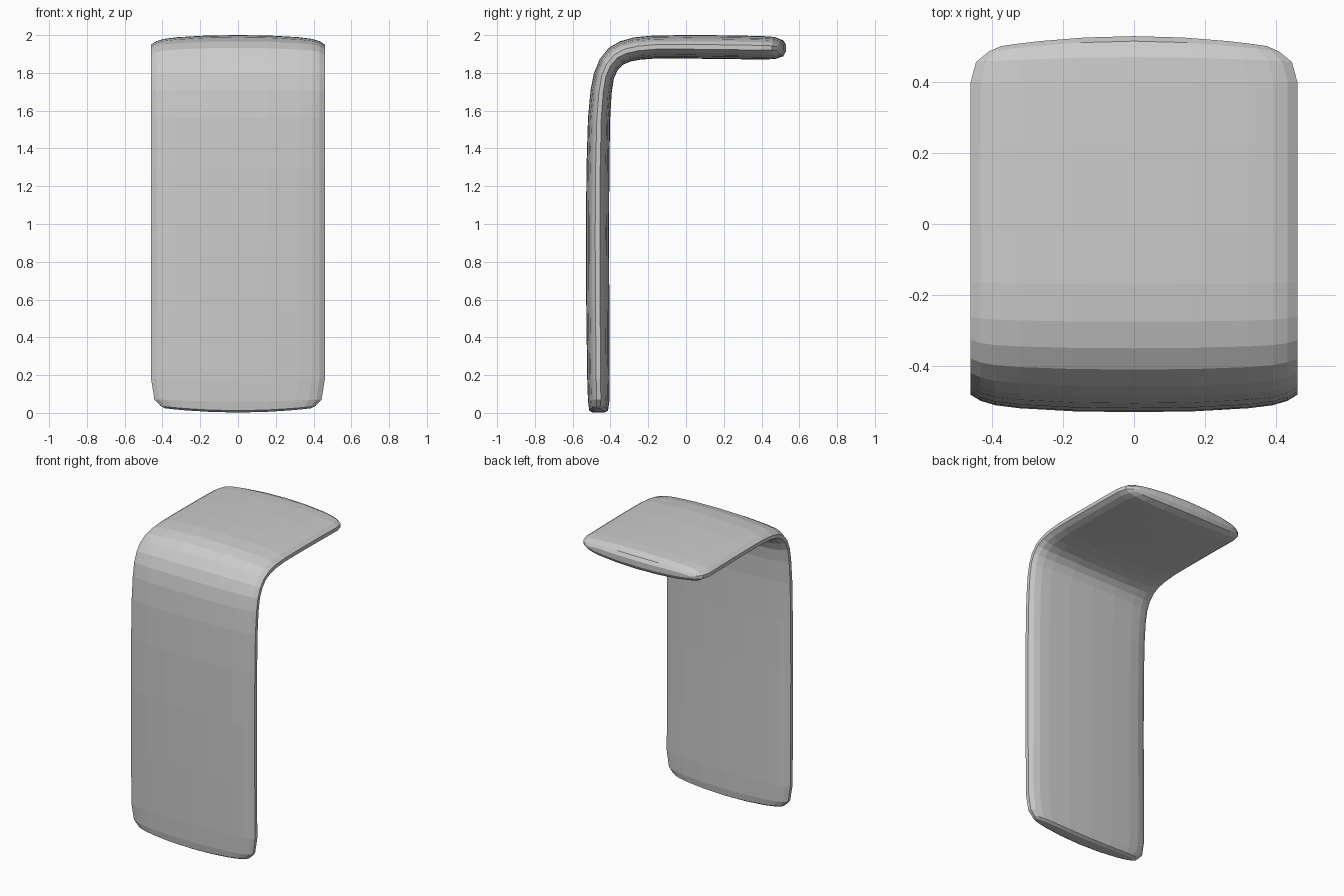
import bpy, bmesh
from mathutils import Vector

# Stations along the panel: outer (y, z), inner (y, z), half width, end bow
stations = [
    ((-0.495, 0.002), (-0.43, 0.002), 0.385, 0.022),
    ((-0.512, 0.012), (-0.413, 0.012), 0.41, 0.024),
    ((-0.519, 0.06), (-0.406, 0.06), 0.443, 0.012),
    ((-0.523, 0.18), (-0.404, 0.18), 0.46, 0),
    ((-0.528, 0.55), (-0.406, 0.55), 0.46, 0),
    ((-0.53, 0.95), (-0.407, 0.95), 0.46, 0),
    ((-0.527, 1.30), (-0.406, 1.28), 0.46, 0),
    ((-0.519, 1.56), (-0.402, 1.55), 0.46, 0),
    ((-0.505, 1.71), (-0.394, 1.69), 0.46, 0),
    ((-0.487, 1.80), (-0.382, 1.77), 0.46, 0),
    ((-0.457, 1.872), (-0.362, 1.815), 0.46, 0),
    ((-0.41, 1.932), (-0.332, 1.844), 0.46, 0),
    ((-0.35, 1.967), (-0.293, 1.861), 0.46, 0),
    ((-0.275, 1.988), (-0.24, 1.87), 0.46, 0),
    ((-0.17, 1.998), (-0.15, 1.877), 0.46, 0),
    ((0.0, 2.0), (0.0, 1.876), 0.46, 0),
    ((0.22, 1.999), (0.22, 1.873), 0.46, 0),
    ((0.40, 1.995), (0.40, 1.871), 0.46, 0),
    ((0.47, 1.99), (0.47, 1.873), 0.445, -0.014),
    ((0.515, 1.972), (0.515, 1.888), 0.41, -0.03),
    ((0.529, 1.95), (0.529, 1.913), 0.375, -0.028),
]
# Lens cross-section: fraction of half width, fraction of half thickness
half = [(0, 1), (0.37, 0.96), (0.70, 0.82), (0.85, 0.68), (0.94, 0.48), (1, 0.2)]
upper = [(-x, t) for x, t in half[:0:-1]] + half
section = upper + [(x, -t) for x, t in reversed(upper)]

# Loft the bent panel
bm = bmesh.new()
rings = []
for i, (o, n, w, bow) in enumerate(stations):
    outer, inner = Vector((0, *o)), Vector((0, *n))
    mid, thick = (outer + inner) / 2, (outer - inner) / 2
    along = Vector((0, 0, 1)) if i < 10 else Vector((0, 1, 0))
    rings.append([bm.verts.new(mid + thick * t + along * bow * x * x + Vector((x * w, 0, 0)))
                  for x, t in section])
count = len(section)
for a, b in zip(rings, rings[1:]):
    for j in range(count):
        k = (j + 1) % count
        bm.faces.new((a[j], a[k], b[k], b[j]))

# Close both ends with strips
for ring in (rings[0], rings[-1]):
    for j in range(len(upper) - 1):
        bm.faces.new((ring[j], ring[j + 1], ring[-2 - j], ring[-1 - j]))
bmesh.ops.recalc_face_normals(bm, faces=bm.faces)
mesh = bpy.data.meshes.new("bent_panel")
bm.to_mesh(mesh)
bm.free()
panel = bpy.data.objects.new("bent_panel", mesh)
bpy.context.collection.objects.link(panel)
